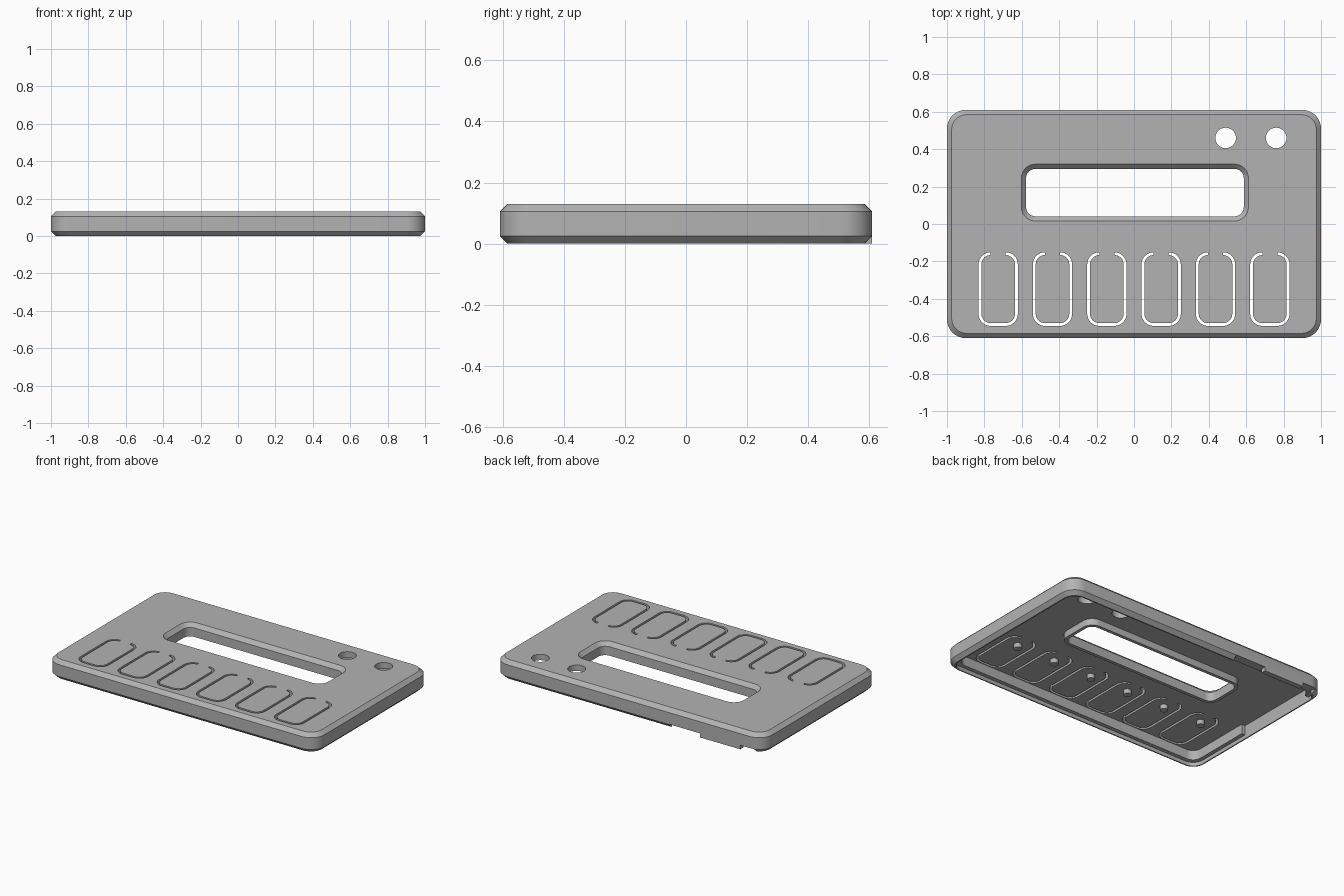
import bpy, bmesh, math

cube = bpy.data.objects.get("Cube")
if cube:
    bpy.data.objects.remove(cube)

grey = bpy.data.materials.new("matte grey")
grey.use_nodes = True
COLOUR = (0.45, 0.45, 0.45, 1)
grey.diffuse_color = COLOUR
grey.node_tree.nodes["Principled BSDF"].inputs["Base Color"].default_value = COLOUR

HX, HY, TOP, UNDER, CHAMFER = 1.0, 0.61, 0.13, 0.09, 0.025


def finish(name, bm):
    bmesh.ops.recalc_face_normals(bm, faces=bm.faces)
    mesh = bpy.data.meshes.new(name)
    bm.to_mesh(mesh)
    bm.free()
    mesh.materials.append(grey)
    obj = bpy.data.objects.new(name, mesh)
    bpy.context.collection.objects.link(obj)
    return obj


def rounded(cx, cy, hx, hy, r, steps=8):
    """Rounded rectangle, anticlockwise from the right end of the top edge."""
    pts = []
    for k, (sx, sy) in enumerate([(1, 1), (-1, 1), (-1, -1), (1, -1)]):
        for i in range(steps + 1):
            a = math.pi / 2 * (k + i / steps)
            pts.append((cx + sx * (hx - r) + r * math.cos(a),
                        cy + sy * (hy - r) + r * math.sin(a)))
    return pts


def loft(name, layers):
    """Solid through a stack of (z, outline) layers."""
    bm = bmesh.new()
    rings = [[bm.verts.new((x, y, z)) for x, y in pts] for z, pts in layers]
    n = len(rings[0])
    for a, b in zip(rings, rings[1:]):
        for i in range(n):
            j = (i + 1) % n
            bm.faces.new((a[i], a[j], b[j], b[i]))
    bm.faces.new(rings[0])
    bm.faces.new(rings[-1])
    return finish(name, bm)


def block(name, x0, x1, y0, y1, z0, z1):
    pts = [(x0, y0), (x1, y0), (x1, y1), (x0, y1)]
    return loft(name, [(z0, pts), (z1, pts)])


def cylinder(name, x, y, r, z0, z1):
    pts = rounded(x, y, r, r, r)
    # drop the doubled points where the quarter arcs meet
    pts = [p for i, p in enumerate(pts) if i % 9 != 8]
    return loft(name, [(z0, pts), (z1, pts)])


def combine(target, tool, operation):
    mod = target.modifiers.new("combine", 'BOOLEAN')
    mod.operation, mod.object, mod.solver = operation, tool, 'EXACT'
    bpy.context.view_layer.objects.active = target
    bpy.ops.object.modifier_apply(modifier=mod.name)
    bpy.data.objects.remove(tool)


def shell(inset, r):
    return rounded(0, 0, HX - inset, HY - inset, r)


# Chamfered outer body
lid = loft("lid", [(0, shell(CHAMFER, 0.08)), (CHAMFER, shell(0, 0.1)),
                   (TOP - CHAMFER, shell(0, 0.1)), (TOP, shell(CHAMFER, 0.08))])

# Recess for the base plate, then the deeper hollow
combine(lid, loft("recess", [(-0.02, shell(0.033, 0.075)), (0.025, shell(0.033, 0.075))]), 'DIFFERENCE')
combine(lid, loft("hollow", [(-0.03, shell(0.06, 0.06)), (UNDER, shell(0.06, 0.06))]), 'DIFFERENCE')
combine(lid, block("side_relief", -0.967, -0.9, -0.1, 0.5, -0.04, UNDER), 'DIFFERENCE')

# Connector notches and the tab in the back wall
for x0, x1 in [(-0.53, -0.3), (-0.93, -0.83)]:
    combine(lid, block("notch", x0, x1, 0.5, 0.7, -0.05, 0.027), 'DIFFERENCE')
combine(lid, block("tab", -0.83, -0.53, 0.575, HY, 0, 0.04), 'UNION')

# Display window with a collar below and a chamfer above
WX, WY = 0.005, 0.168


def window(grow):
    return rounded(WX, WY, 0.582 + grow, 0.127 + grow, 0.05 + grow)


combine(lid, loft("collar", [(0.045, window(0.022)), (0.11, window(0.022))]), 'UNION')
combine(lid, loft("window", [(0.02, window(0)), (TOP - CHAMFER, window(0)),
                             (TOP + 0.01, window(CHAMFER + 0.01))]), 'DIFFERENCE')

# Round holes
for x in (0.49, 0.76):
    combine(lid, cylinder("hole", x, 0.46, 0.055, 0.05, 0.2), 'DIFFERENCE')


# Flexible keys: an open slot round each, and a pin underneath
def key_slot(cx):
    cy, hx, hy, r, w, gap = -0.348, 0.105, 0.197, 0.065, 0.015, 0.04

    def path(d):
        pts = rounded(cx, cy, hx - d, hy - d, r - d)
        first, rest = pts[:9], pts[9:]
        # start at the right of the gap, go clockwise to its left
        loop = first[::-1] + rest[::-1]
        return [(cx + gap, cy + hy - d)] + loop[1:] + [(cx - gap, cy + hy - d)]

    outline = path(0) + path(w)[::-1]
    return loft("key_slot", [(0.06, outline), (0.2, outline)])


for i in range(6):
    cx = (i - 2.5) * 0.2905
    combine(lid, key_slot(cx), 'DIFFERENCE')
    combine(lid, cylinder("pin", cx, -0.235, 0.025, 0.06, 0.1), 'UNION')

# Smooth the corner arcs, keep the edges crisp
bpy.ops.object.select_all(action='DESELECT')
lid.select_set(True)
bpy.context.view_layer.objects.active = lid
bpy.ops.object.shade_smooth_by_angle(angle=math.radians(25))
